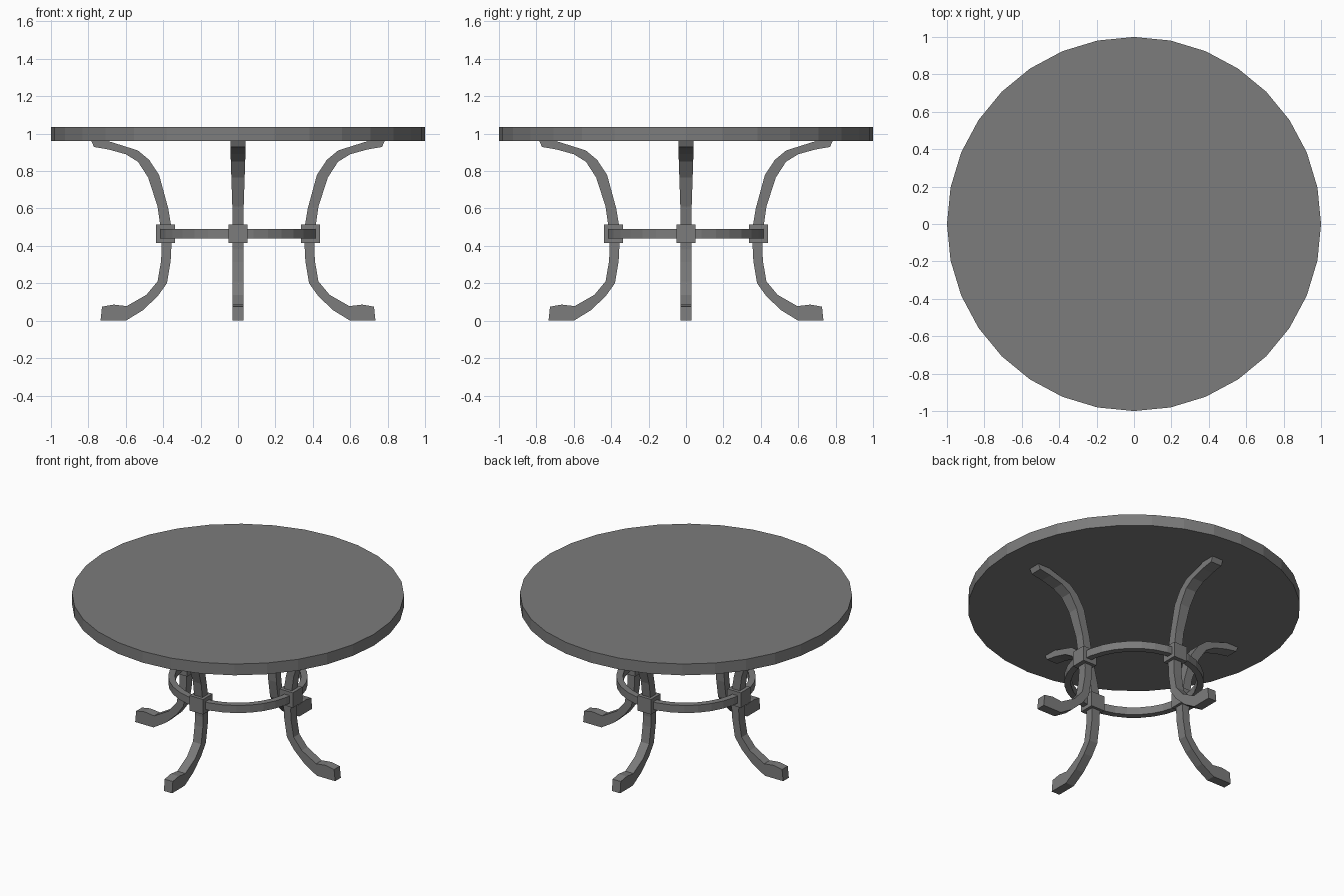
import bpy, bmesh, math
from mathutils import Matrix

cube = bpy.data.objects.get("Cube")
if cube:
    bpy.data.objects.remove(cube, do_unlink=True)

SIDES = 32
grey = bpy.data.materials.new("grey")
grey.use_nodes = True
colour = (0.2, 0.2, 0.2, 1)
grey.diffuse_color = colour
grey.node_tree.nodes["Principled BSDF"].inputs["Base Color"].default_value = colour


def make_object(name, bm):
    """Turn a bmesh into a flat shaded grey object."""
    bmesh.ops.recalc_face_normals(bm, faces=bm.faces)
    mesh = bpy.data.meshes.new(name)
    bm.to_mesh(mesh)
    bm.free()
    mesh.materials.append(grey)
    obj = bpy.data.objects.new(name, mesh)
    bpy.context.scene.collection.objects.link(obj)
    return obj


def bridge(bm, first, second):
    for i in range(len(first)):
        j = (i + 1) % len(first)
        bm.faces.new((first[i], first[j], second[j], second[i]))


def half_width(z):
    """Legs widen slightly towards the table top."""
    return 0.03 + 0.01 * min(max((z - 0.6) / 0.3, 0), 1)


# Inner and outer edge of the leg, from foot to table top (radius, height)
LEG = [
    ((0.735, 0.0), (0.727, 0.075)),
    ((0.665, 0.0), (0.665, 0.086)),
    ((0.6, 0.0), (0.595, 0.078)),
    ((0.51, 0.055), (0.49, 0.138)),
    ((0.43, 0.13), (0.43, 0.21)),
    ((0.38, 0.2), (0.412, 0.315)),
    ((0.36, 0.32), (0.408, 0.38)),
    ((0.355, 0.42), (0.41, 0.42)),
    ((0.358, 0.51), (0.416, 0.51)),
    ((0.373, 0.6), (0.43, 0.61)),
    ((0.422, 0.78), (0.48, 0.765)),
    ((0.475, 0.86), (0.535, 0.85)),
    ((0.535, 0.91), (0.6, 0.89)),
    ((0.62, 0.937), (0.69, 0.915)),
    ((0.7, 0.962), (0.77, 0.929)),
    ((0.74, 0.962), (0.785, 0.962)),
]


def make_leg(name, turn):
    bm = bmesh.new()
    rings = []
    for (ri, zi), (ro, zo) in LEG:
        wi, wo = half_width(zi), half_width(zo)
        corners = ((ri, -wi, zi), (ri, wi, zi), (ro, wo, zo), (ro, -wo, zo))
        rings.append([bm.verts.new(turn @ Matrix.Translation(c).translation) for c in corners])
    for lower, upper in zip(rings, rings[1:]):
        bridge(bm, lower, upper)
    bm.faces.new(rings[0])
    bm.faces.new(rings[-1])
    return make_object(name, bm)


def make_collar(name, turn):
    bm = bmesh.new()
    place = turn @ Matrix.Translation((0.388, 0, 0.465))
    bmesh.ops.create_cube(bm, size=0.1, matrix=place)
    return make_object(name, bm)


# Four legs, each clasped by a square collar
for i, side in enumerate(("left", "back", "right", "front")):
    turn = Matrix.Rotation(i * math.pi / 2, 4, "Z")
    make_leg(side + "_leg", turn)
    make_collar(side + "_collar", turn)

# Round table top
bm = bmesh.new()
bmesh.ops.create_cone(bm, cap_ends=True, segments=SIDES, radius1=1, radius2=1, depth=0.075,
                      matrix=Matrix.Translation((0, 0, 0.9985)))
make_object("table_top", bm)

# Hoop joining the legs
bm = bmesh.new()
loops = []
for r, z in ((0.38, 0.44), (0.42, 0.44), (0.42, 0.49), (0.38, 0.49)):
    angles = [math.tau * i / SIDES for i in range(SIDES)]
    loops.append([bm.verts.new((r * math.cos(a), r * math.sin(a), z)) for a in angles])
for i in range(len(loops)):
    bridge(bm, loops[i - 1], loops[i])
make_object("hoop", bm)
